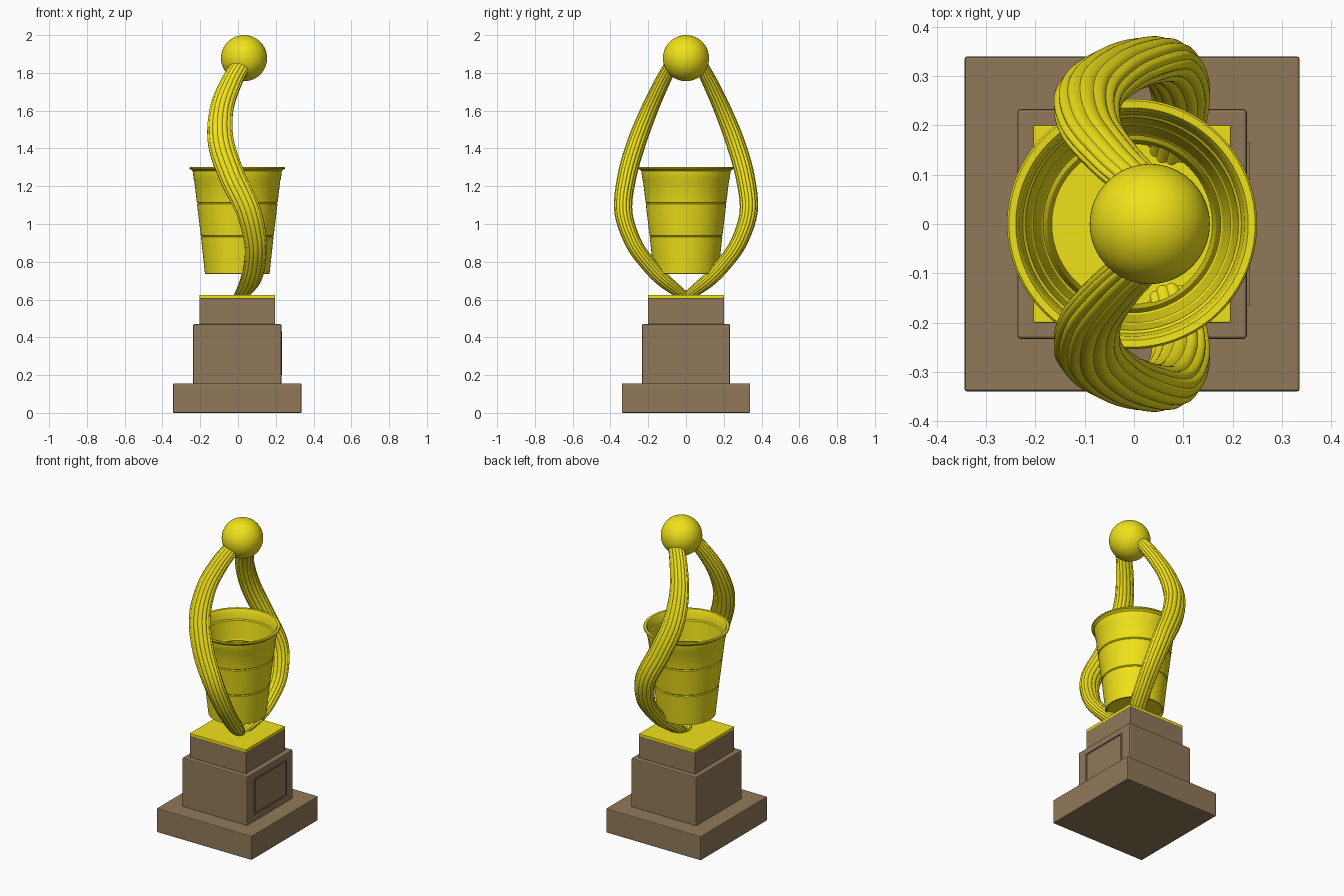
import bpy, bmesh, math
from mathutils import Vector

if "Cube" in bpy.data.objects:
    bpy.data.objects.remove(bpy.data.objects["Cube"])

CX = -0.004  # pedestal and cup axis


def material(name, col):
    m = bpy.data.materials.new(name)
    m.diffuse_color = (*col, 1)
    m.use_nodes = True
    m.node_tree.nodes["Principled BSDF"].inputs["Base Color"].default_value = m.diffuse_color
    return m


GOLD = material("gold", (0.87, 0.76, 0.01))
WOOD = material("wood", (0.28, 0.19, 0.10))


def finish(name, bm, mat, smooth=None):
    bmesh.ops.recalc_face_normals(bm, faces=bm.faces)
    me = bpy.data.meshes.new(name)
    bm.to_mesh(me)
    bm.free()
    me.materials.append(mat)
    ob = bpy.data.objects.new(name, me)
    bpy.context.collection.objects.link(ob)
    if smooth:
        bpy.ops.object.select_all(action='DESELECT')
        ob.select_set(True)
        bpy.context.view_layer.objects.active = ob
        bpy.ops.object.shade_smooth_by_angle(angle=math.radians(smooth))
    return ob


def box(name, lo, hi, mat, bevel=0.0):
    lo, hi = Vector(lo), Vector(hi)
    bm = bmesh.new()
    bmesh.ops.create_cube(bm, size=1)
    for v in bm.verts:
        v.co = (lo + hi) / 2 + v.co * (hi - lo)
    if bevel:
        bmesh.ops.bevel(bm, geom=bm.edges[:], offset=bevel, segments=2,
                        profile=0.5, affect='EDGES')
    return finish(name, bm, mat)


def block(name, half, z0, z1, mat, bevel):
    return box(name, (CX - half, -half, z0), (CX + half, half, z1), mat, bevel)


# Stepped pedestal with a gold top plate
block("base_block", 0.340, 0.0, 0.156, WOOD, 0.005)
block("middle_block", 0.233, 0.15, 0.47, WOOD, 0.006)
block("upper_block", 0.201, 0.465, 0.607, WOOD, 0.003)
block("top_plate", 0.201, 0.605, 0.625, GOLD, 0.003)

# Blank plaque frame on the right side of the middle block
px0, px1 = CX + 0.228, CX + 0.238
for side, y in (("front", -0.165), ("back", 0.157)):
    box("plaque_edge_" + side, (px0, y, 0.20), (px1, y + 0.008, 0.43), WOOD)
for side, z in (("lower", 0.20), ("upper", 0.422)):
    box("plaque_edge_" + side, (px0, -0.157, z), (px1, 0.157, z + 0.008), WOOD)

# Cup: outer wall with stepped bands, rolled rim, inner wall and floor
outer = [(0, 0.747), (0.158, 0.747), (0.163, 0.735), (0.171, 0.737),
         (0.192, 0.930), (0.188, 0.935), (0.193, 0.940),
         (0.213, 1.105), (0.208, 1.110), (0.214, 1.115),
         (0.228, 1.232), (0.231, 1.238), (0.236, 1.280),
         (0.243, 1.287), (0.252, 1.291), (0.254, 1.297), (0.250, 1.302)]
inner = [(0.236, 1.301), (0.228, 1.288), (0.222, 1.238), (0.216, 1.232),
         (0.204, 1.115), (0.200, 1.110), (0.203, 1.105), (0.184, 0.940),
         (0.180, 0.935), (0.182, 0.930), (0.163, 0.760), (0, 0.757)]
bm = bmesh.new()
verts = [bm.verts.new((r, 0, z)) for r, z in outer + inner]
edges = [bm.edges.new(p) for p in zip(verts, verts[1:])]
bmesh.ops.spin(bm, geom=verts + edges, cent=(0, 0, 0), axis=(0, 0, 1),
               angle=2 * math.pi, steps=72)
bmesh.ops.remove_doubles(bm, verts=bm.verts, dist=1e-5)
bmesh.ops.translate(bm, verts=bm.verts, vec=(CX, 0, 0))
finish("cup", bm, GOLD, 30)

# Ball on top
bm = bmesh.new()
bmesh.ops.create_uvsphere(bm, u_segments=64, v_segments=32, radius=0.122)
bmesh.ops.translate(bm, verts=bm.verts, vec=(0.032, 0, 1.878))
finish("top_ball", bm, GOLD, 40)

# Arm centre line (x, y, z) and scale of its cross-section
PATH = [((0.005, -0.01, 0.605), 0.50), ((0.065, 0.115, 0.70), 0.80),
        ((0.090, 0.210, 0.80), 0.86), ((0.092, 0.283, 0.91), 0.92),
        ((0.055, 0.332, 1.07), 1.0), ((-0.030, 0.313, 1.25), 1.05),
        ((-0.090, 0.262, 1.43), 1.05), ((-0.088, 0.196, 1.60), 0.95),
        ((-0.040, 0.132, 1.74), 0.85), ((0.015, 0.080, 1.84), 0.75)]


def spline(t):
    """Catmull-Rom point and scale at parameter t along PATH."""
    i = min(int(t), len(PATH) - 2)
    f = t - i
    pts = [Vector((*p, s)) for p, s in
           (PATH[max(0, min(len(PATH) - 1, i + k))] for k in (-1, 0, 1, 2))]
    a, b, c, d = pts
    return 0.5 * (2 * b + (c - a) * f + (2 * a - 5 * b + 4 * c - d) * f * f
                  + (3 * b - a - 3 * c + d) * f ** 3)


def arm(name, side):
    """Fluted oval section swept along the path; side mirrors it in y."""
    bm = bmesh.new()
    rings, flutes, per = 72, 14, 6
    n = flutes * per
    loops = []
    for k in range(rings + 1):
        t = k / rings * (len(PATH) - 1)
        p = spline(t)
        tan = (spline(min(t + 0.05, len(PATH) - 1))
               - spline(max(t - 0.05, 0))).to_3d().normalized()
        wide = Vector((1, 0, 0))
        wide = (wide - tan * wide.dot(tan)).normalized()
        deep = tan.cross(wide)
        loop = []
        for j in range(n):
            a = 2 * math.pi * j / n
            rib = 0.93 + 0.09 * abs(math.sin(flutes * a / 2))
            co = p.to_3d() + p.w * rib * (wide * 0.066 * math.cos(a)
                                          + deep * 0.047 * math.sin(a))
            loop.append(bm.verts.new((co.x, co.y * side, co.z)))
        loops.append(loop)
    for A, B in zip(loops, loops[1:]):
        for j in range(n):
            bm.faces.new((A[j], A[(j + 1) % n], B[(j + 1) % n], B[j]))
    bm.faces.new(loops[0])
    bm.faces.new(loops[-1])
    # Keep the foot of the arm from sinking through the plate
    for v in bm.verts:
        v.co.z = max(v.co.z, 0.618)
    finish(name, bm, GOLD, 35)


arm("back_arm", 1)
arm("front_arm", -1)
